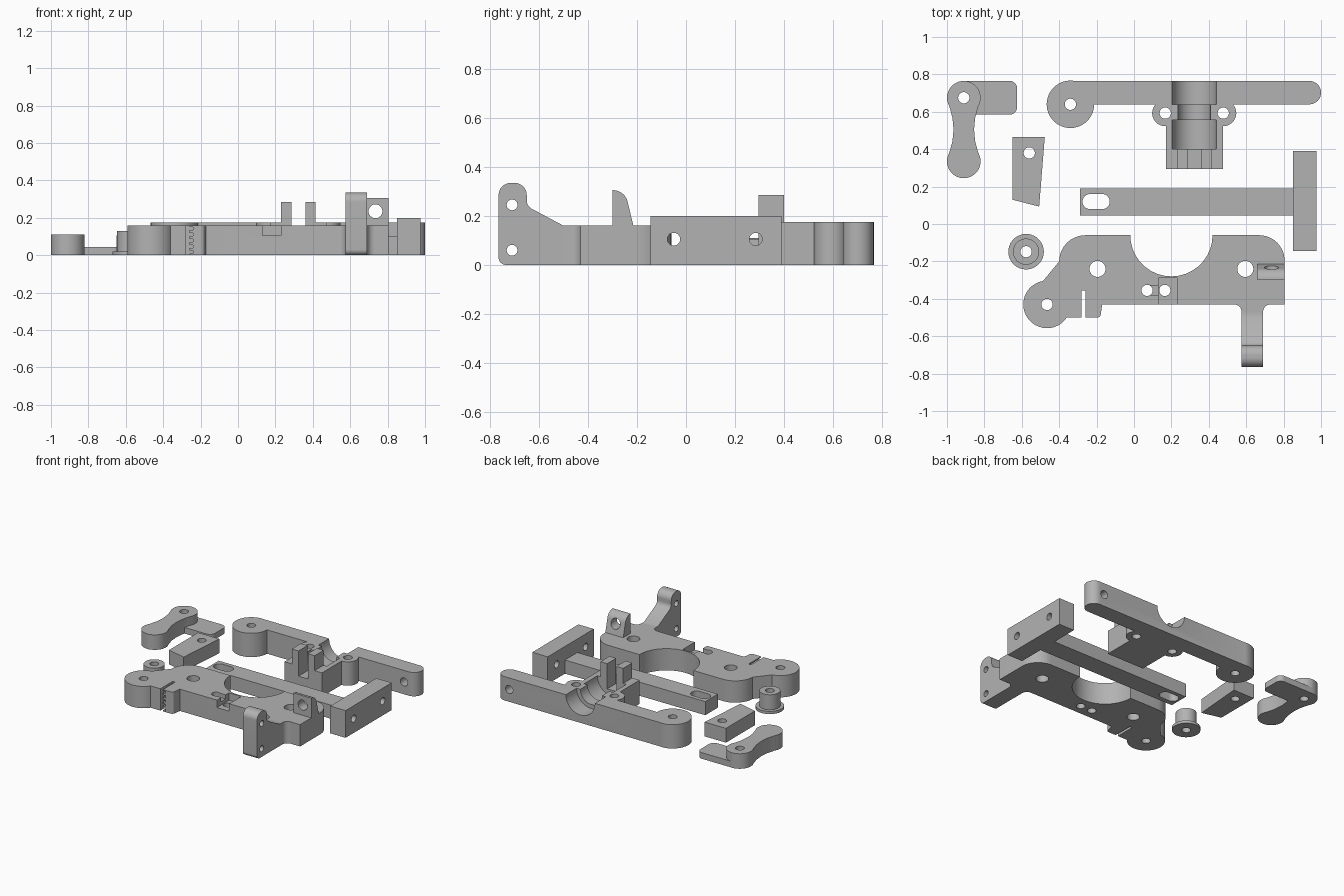
import bpy, bmesh
from math import cos, sin, tan, tau, radians
from mathutils import Vector

default_cube = bpy.data.objects.get("Cube")
if default_cube:
    bpy.data.objects.remove(default_cube, do_unlink=True)

grey = bpy.data.materials.new("plain grey")
grey.use_nodes = True
grey.diffuse_color = (.45, .45, .45, 1)
grey.node_tree.nodes["Principled BSDF"].inputs["Base Color"].default_value = grey.diffuse_color

THROUGH = (-1, 1)
SMALL_HOLE = .03


def rounded(corners, steps=10):
    """Turn (u, v, radius) corners into an outline with filleted corners."""
    outline = []
    for i, (u, v, *radius) in enumerate(corners):
        corner = Vector((u, v))
        if not radius:
            outline.append(corner)
            continue
        before = (Vector(corners[i - 1][:2]) - corner).normalized()
        after = (Vector(corners[(i + 1) % len(corners)][:2]) - corner).normalized()
        half = before.angle(after) / 2
        reach = radius[0] / tan(half)
        centre = corner + (before + after).normalized() * radius[0] / sin(half)
        start, end = corner + before * reach - centre, corner + after * reach - centre
        for step in range(steps + 1):
            outline.append(centre + start.lerp(end, step / steps).normalized() * radius[0])
    return outline


def prism(corners, span=THROUGH, axis="z"):
    """Extrude a rounded outline along an axis."""
    place = {"x": lambda u, v, w: (w, u, v),
             "y": lambda u, v, w: (u, w, v),
             "z": lambda u, v, w: (u, v, w)}[axis]
    outline = rounded(corners)
    bm = bmesh.new()
    low, high = [[bm.verts.new(place(u, v, w)) for u, v in outline] for w in span]
    bm.faces.new(low)
    bm.faces.new(high)
    for i in range(len(low)):
        bm.faces.new((low[i - 1], low[i], high[i], high[i - 1]))
    bmesh.ops.recalc_face_normals(bm, faces=bm.faces)
    mesh = bpy.data.meshes.new("part")
    bm.to_mesh(mesh)
    bm.free()
    mesh.materials.append(grey)
    obj = bpy.data.objects.new("part", mesh)
    bpy.context.collection.objects.link(obj)
    return obj


def disc(u, v, radius=SMALL_HOLE, span=THROUGH, axis="z", sides=36):
    angles = [tau * i / sides for i in range(sides)]
    return prism([(u + radius * cos(a), v + radius * sin(a)) for a in angles], span, axis)


def box(xs, ys, zs=THROUGH, radius=None):
    (left, right), (front, back) = xs, ys
    corners = [(left, front), (right, front), (right, back), (left, back)]
    return prism([(*corner, radius) if radius else corner for corner in corners], zs)


def combine(obj, operation, tools):
    bpy.ops.object.select_all(action="DESELECT")
    obj.select_set(True)
    bpy.context.view_layer.objects.active = obj
    for tool in tools:
        modifier = obj.modifiers.new("shape", "BOOLEAN")
        modifier.operation, modifier.solver, modifier.object = operation, "EXACT", tool
        bpy.ops.object.modifier_apply(modifier=modifier.name)
        bpy.data.objects.remove(tool, do_unlink=True)


def finish(name, base, add=(), cut=()):
    base.name = base.data.name = name
    combine(base, "UNION", add)
    combine(base, "DIFFERENCE", cut)
    bpy.ops.object.shade_smooth_by_angle(angle=radians(30))


# Base plate with boss, clamp arm and lug
top, waist, side, thickness = -.06, -.43, .805, .16
arm_left, arm_right = arm = (.575, .69)
fillet = .04
plate = prism([
    (-.4, top, .14), (-.4, -.2), (-.59, waist), (-.47, -.5), (-.18, -.5, .02), (-.17, waist),
    (arm_left, waist, fillet), (arm_left, -.5), (arm_right, -.5), (arm_right, waist, fillet),
    (side, waist), (side, top, .135)], (0, thickness))
boss = disc(-.465, waist, .127, (0, thickness))
arm_front, arm_back, arm_top, arm_round = -.765, -.65, .335, .05
clamp_arm = prism([
    (-.4, 0), (-.4, thickness), (-.5, thickness), (arm_back, .24, fillet),
    (arm_back, arm_top, arm_round), (arm_front, arm_top, arm_round),
    (arm_front, 0, SMALL_HOLE)], arm, "x")
lug = prism([(-.3, .1), (-.2, .1), (-.25, .305, .06), (-.3, .305)], (.66, side), "x")

plate_cuts = [disc(.2, top, .22), disc(-.465, waist)]
plate_cuts += [disc(x, -.24, .043) for x in (-.195, .595)]
plate_cuts += [box((.13, .23), (-1, -.29), (.105, 1)),
               box((.07, .15), (-.38, -.33), (.13, 1))]
plate_cuts += [disc(x, -.355) for x in (.07, .165)]
plate_cuts += [disc(.735, .235, .037, (-.4, 0), "y")]
plate_cuts += [disc(-.71, z, .022, axis="x") for z in (.06, .245)]

# Slit with a row of gripping teeth on one side
slit = (-.6, -.355)
plate_cuts.append(box((-.28, -.26), slit))
tooth_count = 5
pitch = thickness / tooth_count
for tooth in range(tooth_count):
    base = pitch * (tooth + .25)
    plate_cuts.append(box((-.27, -.24), slit, (base, base + pitch / 2)))
finish("base_plate", plate, [boss, clamp_arm, lug], plate_cuts)

# Lever with bearing block, ears and two prongs
body = (0, .175)
inner, back = .64, .765
block_front, prong_back = .295, .4
bearing_x, bearing_radius = .322, .118
ears = [(bearing_x + offset, .593) for offset in (-.155, .155)]
lever = box((-.4, 1), (inner, back), body, radius=.062)
lever_adds = [disc(-.34, inner, .127, body),
              box((.17, .475), (block_front, .7), body)]
lever_adds += [disc(*ear, .07, body) for ear in ears]
lever_adds += [box((x, x + .055), (block_front, prong_back), (.1, .285)) for x in (.23, .36)]

lever_cuts = [disc(bearing_x, body[1], radius, span, "y") for radius, span in (
    (bearing_radius, (prong_back, .555)),
    (bearing_radius, (inner, 1)),
    (bearing_radius - SMALL_HOLE, (.5, .7)))]
lever_cuts += [box((.285, .36), (.2, .45), (.1, 1))]
lever_cuts += [disc(*ear) for ear in ears]
lever_cuts += [disc(-.34, inner), disc(.9, .09, axis="y")]
finish("lever", lever, lever_adds, lever_cuts)

# T-shaped slider bar with an elongated slot
slider_head = box((.85, .975), (-.145, .39), (0, .2))
slider_arm = box((-.29, .9), (.045, .19), (0, .1))
slider_cuts = [box((-.275, -.13), (.08, .16), radius=.039)]
slider_cuts += [disc(y, .105, .026, (.8, 1.1), "x") for y in (-.05, .285)]
finish("slider_bar", slider_head, [slider_arm], slider_cuts)

# Waisted link with a low tab
link_x, near, far, link_radius = -.91, .335, .675, .09
link_height = (0, .11)
link = box((link_x - .08, link_x + .08), (near, far), link_height)
combine(link, "DIFFERENCE",
        [disc(link_x + offset, (near + far) / 2, .35) for offset in (-.405, .405)])
link_adds = [disc(link_x, y, link_radius, link_height) for y in (near, far)]
link_adds.append(box((-.95, -.625), (far - link_radius, far + link_radius),
                     (0, .045), radius=fillet))
finish("link", link, link_adds, [disc(link_x, far)])

# Tapered block
finish("tapered_block",
       prism([(-.65, .13), (-.507, .093), (-.477, .465), (-.65, .465)], (0, .105)),
       cut=[disc(-.56, .38)])

# Flanged bushing
bushing_centre = (-.577, -.148)
finish("bushing",
       disc(*bushing_centre, .095, (0, .02)),
       [disc(*bushing_centre, .07, (0, .13))],
       [disc(*bushing_centre, SMALL_HOLE)])
